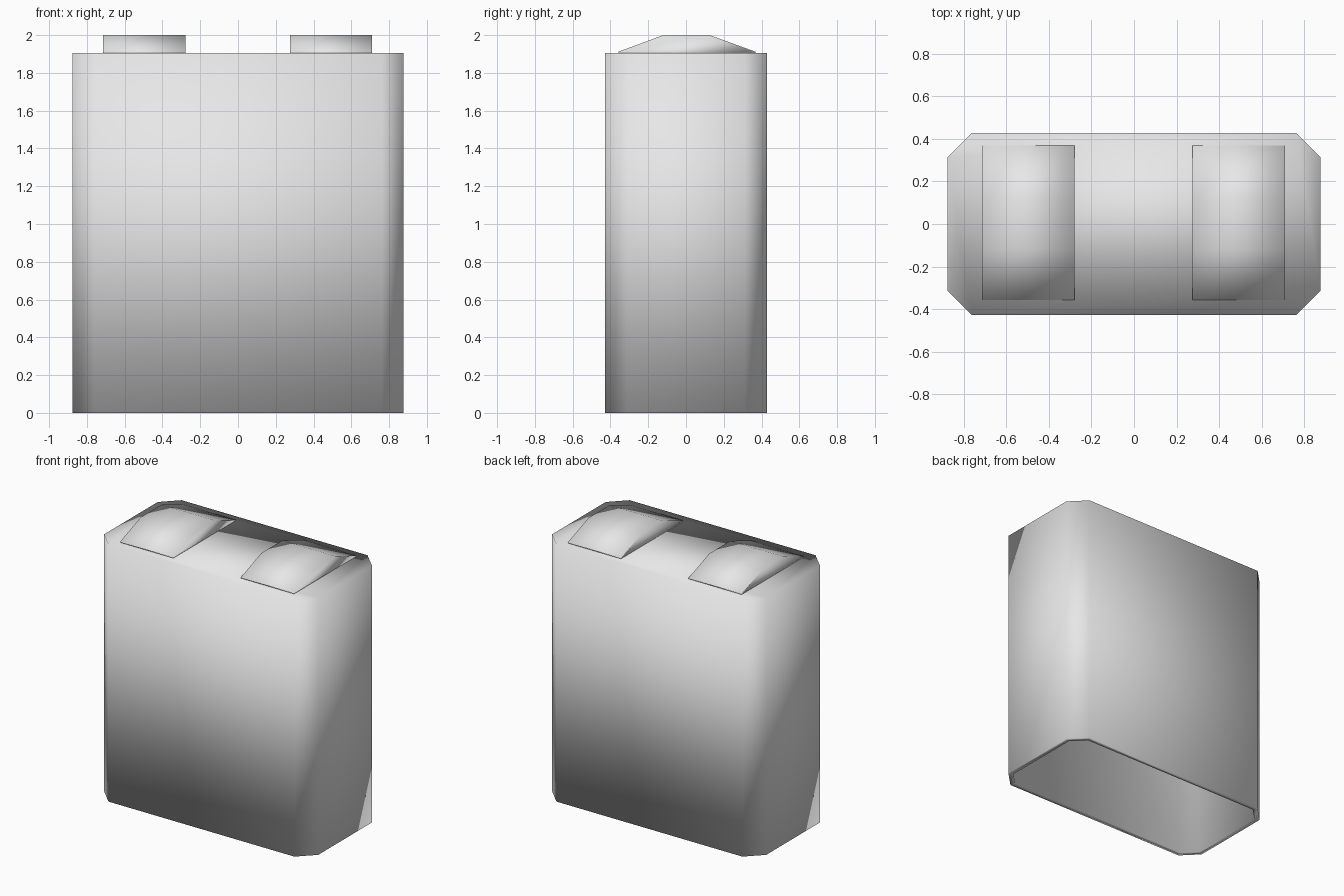
import bpy
import bmesh

cube = bpy.data.objects.get("Cube")
if cube:
    bpy.data.objects.remove(cube, do_unlink=True)

grey = bpy.data.materials.new("light_grey")
grey.use_nodes = True
colour = (0.8, 0.8, 0.8, 1)
grey.diffuse_color = colour
grey.node_tree.nodes["Principled BSDF"].inputs["Base Color"].default_value = colour


def finish(bm, name):
    bmesh.ops.recalc_face_normals(bm, faces=bm.faces)
    mesh = bpy.data.meshes.new(name)
    bm.to_mesh(mesh)
    bm.free()
    mesh.materials.append(grey)
    mesh.shade_smooth()
    obj = bpy.data.objects.new(name, mesh)
    bpy.context.collection.objects.link(obj)
    return obj


def octagon(bm, hx, hy, cut, z):
    """Ring of a rectangle with cut corners."""
    quarter = [(hx, hy - cut), (hx - cut, hy)]
    points = quarter + [(-x, y) for x, y in reversed(quarter)]
    points += [(-x, -y) for x, y in points]
    return [bm.verts.new((x, y, z)) for x, y in points]


# Hollow body: closed top, outer wall, bottom rim, inner wall, inner ceiling
HX, HY, CUT, TOP, WALL = 0.877, 0.428, 0.115, 1.905, 0.035
bm = bmesh.new()
rings = [
    octagon(bm, HX, HY, CUT, TOP),
    octagon(bm, HX, HY, CUT, 0),
    octagon(bm, HX - WALL, HY - WALL, CUT - WALL * 0.6, 0),
    octagon(bm, HX - WALL, HY - WALL, CUT - WALL * 0.6, TOP - WALL),
]
for a, b in zip(rings, rings[1:]):
    for i in range(len(a)):
        j = (i + 1) % len(a)
        bm.faces.new((a[i], a[j], b[j], b[i]))
bm.faces.new(rings[0])
bm.faces.new(rings[-1])
finish(bm, "hollow_body")

# Two sloped pads on the top
PROFILE = [(-0.358, TOP), (-0.358, 1.912), (-0.12, 2.0),
           (0.125, 2.0), (0.368, 1.912), (0.368, TOP)]
for name, x0 in (("right_top_pad", -0.714), ("left_top_pad", 0.275)):
    bm = bmesh.new()
    side = bm.faces.new([bm.verts.new((x0, y, z)) for y, z in PROFILE])
    grown = bmesh.ops.extrude_face_region(bm, geom=[side], use_keep_orig=True)
    moved = [v for v in grown["geom"] if isinstance(v, bmesh.types.BMVert)]
    bmesh.ops.translate(bm, verts=moved, vec=(0.435, 0, 0))
    finish(bm, name)
